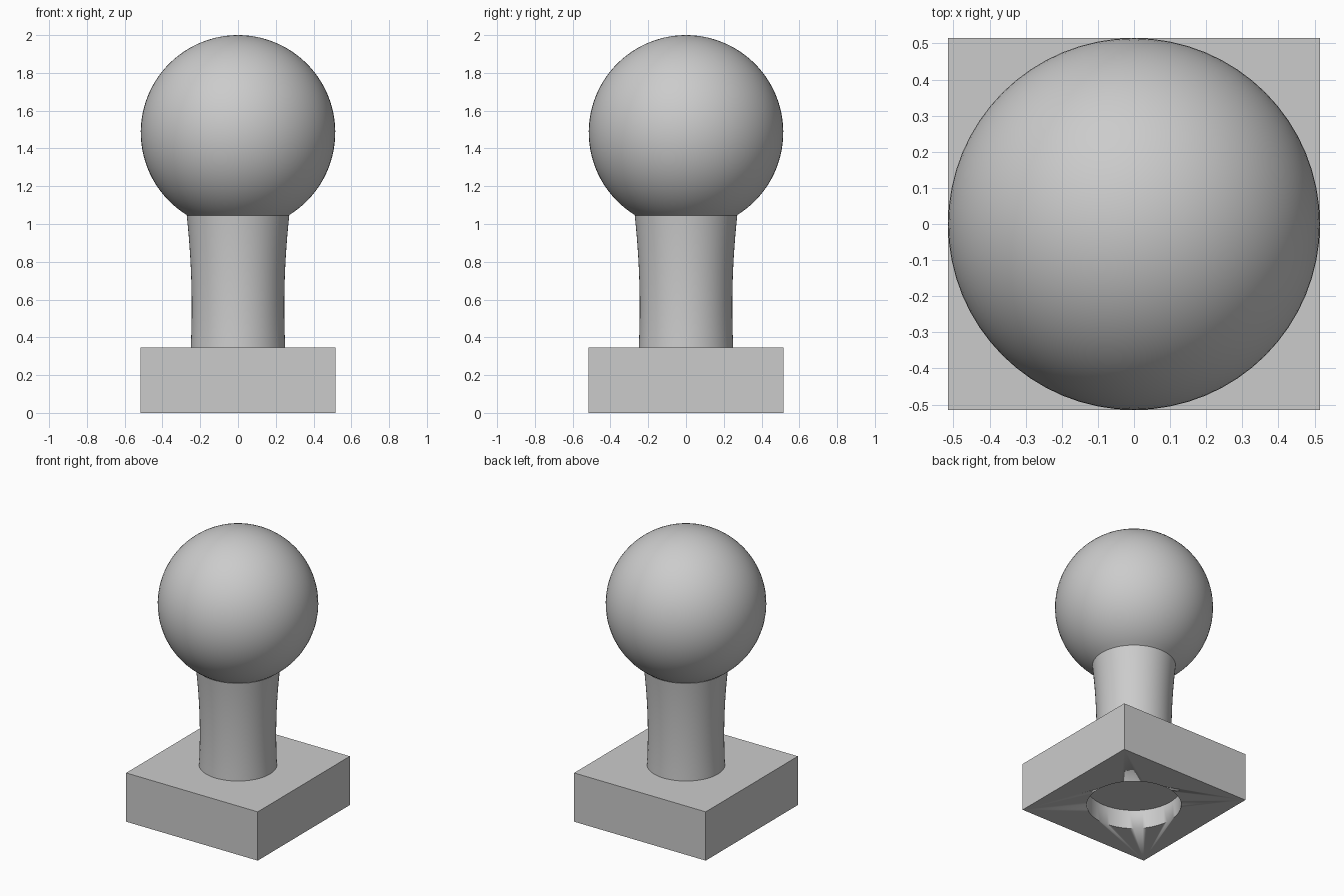
import bpy, bmesh
from math import sin, cos, pi, radians, asin

cube = bpy.data.objects.get("Cube")
if cube:
    bpy.data.objects.remove(cube, do_unlink=True)

HALF, BASE_TOP = 0.515, 0.345
BALL_R, BALL_Z, JOINT_Z = 0.515, 1.485, 1.046
SEGMENTS = 64

grey = bpy.data.materials.new("plain grey")
grey.use_nodes = True
colour = (0.6, 0.6, 0.6, 1)
grey.diffuse_color = colour
grey.node_tree.nodes["Principled BSDF"].inputs["Base Color"].default_value = colour


def finish(name, bm):
    bmesh.ops.recalc_face_normals(bm, faces=bm.faces)
    mesh = bpy.data.meshes.new(name)
    bm.to_mesh(mesh)
    bm.free()
    obj = bpy.data.objects.new(name, mesh)
    bpy.context.collection.objects.link(obj)
    mesh.materials.append(grey)
    bpy.ops.object.select_all(action="DESELECT")
    obj.select_set(True)
    bpy.context.view_layer.objects.active = obj
    bpy.ops.object.shade_smooth_by_angle(angle=radians(30))
    return obj


def lathe(name, profile):
    """Spin (radius, z) points around the z axis and cap flat ends."""
    bm = bmesh.new()
    verts = [bm.verts.new((r, 0, z)) for r, z in profile]
    edges = [bm.edges.new(pair) for pair in zip(verts, verts[1:])]
    bmesh.ops.spin(bm, geom=verts + edges, cent=(0, 0, 0), axis=(0, 0, 1),
                   angle=2 * pi, steps=SEGMENTS, use_merge=True)
    bmesh.ops.remove_doubles(bm, verts=bm.verts, dist=1e-5)
    bmesh.ops.holes_fill(bm, edges=[e for e in bm.edges if e.is_boundary], sides=0)
    return finish(name, bm)


# Square base
bm = bmesh.new()
bmesh.ops.create_cube(bm, size=1)
for v in bm.verts:
    v.co = (v.co.x * 2 * HALF, v.co.y * 2 * HALF, (v.co.z + 0.5) * BASE_TOP)
base = finish("square_base", bm)

# Round recess in the underside
cutter = lathe("recess_cutter", [(0.308, -0.1), (0.308, 0.136)])
cutter.hide_render = True
cut = base.modifiers.new("recess", "BOOLEAN")
cut.operation, cut.object, cut.solver = "DIFFERENCE", cutter, "EXACT"
bpy.context.view_layer.objects.active = base
bpy.ops.object.modifier_apply(modifier=cut.name)
bpy.data.objects.remove(cutter, do_unlink=True)

# Waisted neck
WAIST_Z, WAIST_R = 0.56, 0.245
steps = 16
heights = [BASE_TOP + (JOINT_Z - BASE_TOP) * i / steps for i in range(steps + 1)]
lathe("neck", [(WAIST_R + 0.113 * (z - WAIST_Z) ** 2, z) for z in heights])

# Ball, cut flat where it meets the neck
start = asin((JOINT_Z - BALL_Z) / BALL_R)
angles = [start + (pi / 2 - start) * i / 40 for i in range(41)]
lathe("ball", [(BALL_R * cos(a), BALL_Z + BALL_R * sin(a)) for a in angles])
